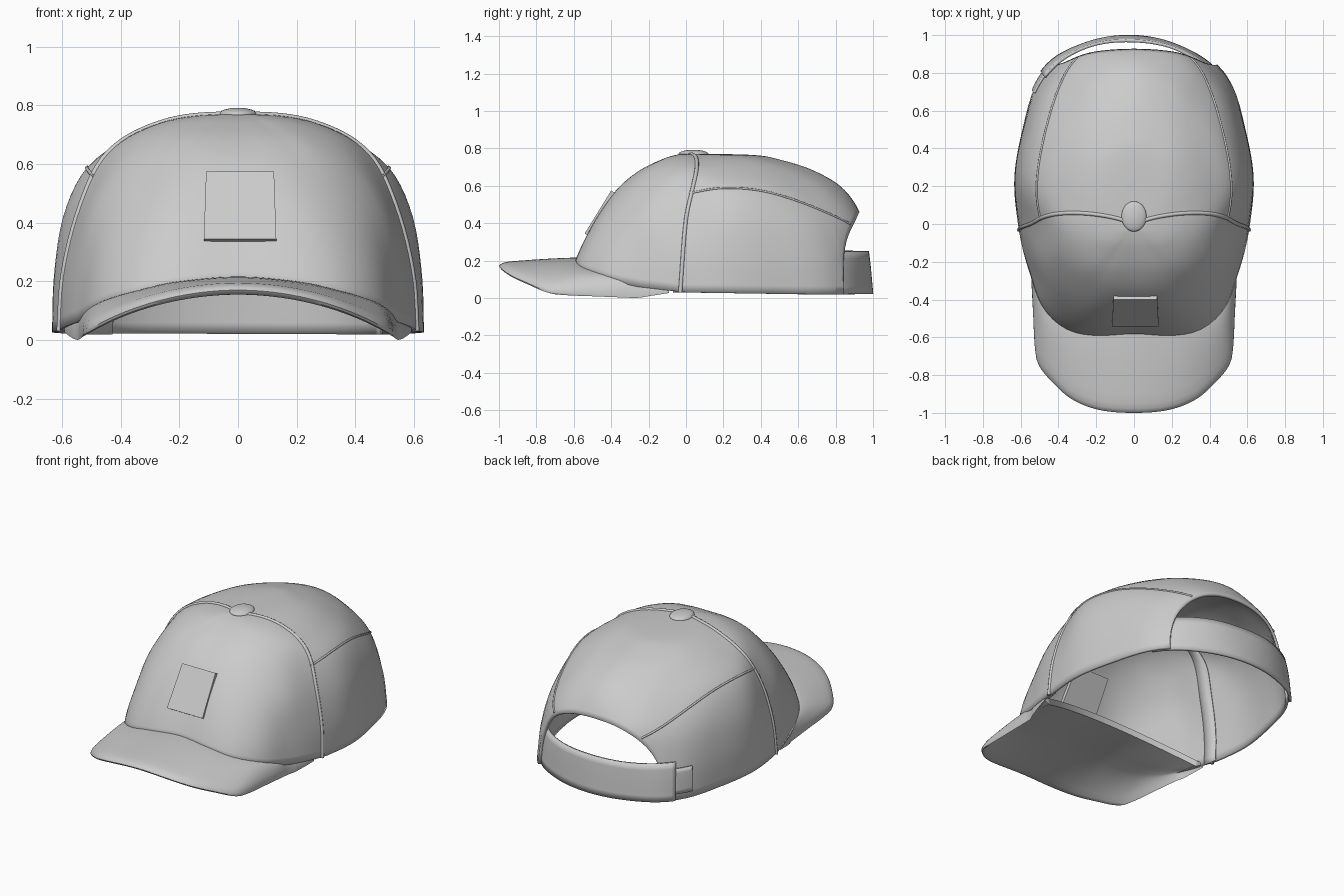
import bpy, bmesh, math
from mathutils import Vector, Matrix

if "Cube" in bpy.data.objects:
    bpy.data.objects.remove(bpy.data.objects["Cube"])

# Crown shape: radius from the button axis at fixed heights, per angle from the front
ZL = [.77, .765, .74, .68, .58, .42, .22, .02]
RAD = {0: [.05, .13, .25, .37, .48, .58, .645],
       30: [.06, .15, .28, .40, .53, .64, .70],
       45: [.075, .18, .31, .42, .54, .635, .68],
       65: [.10, .22, .34, .445, .54, .59, .615],
       90: [.13, .26, .385, .475, .55, .60, .615],
       110: [.16, .285, .42, .555, .635, .668, .675],
       130: [.21, .345, .485, .63, .72, .763, .772],
       150: [.28, .43, .57, .715, .85, .915, .94],
       165: [.32, .47, .64, .80, .935, .97, .985],
       180: [.35, .50, .685, .845, .945, .98, 1.0]}


def hermite(xs, ys, x):
    """Smooth curve through (xs, ys); ends use one-sided slopes."""
    n = len(xs)
    i = max(k for k in range(n - 1) if xs[k] <= x or k == 0)

    def slope(k):
        a, b = max(k - 1, 0), min(k + 1, n - 1)
        return (ys[b] - ys[a]) / (xs[b] - xs[a])
    h = xs[i + 1] - xs[i]
    s = (x - xs[i]) / h
    return ((2*s**3 - 3*s**2 + 1) * ys[i] + (s**3 - 2*s**2 + s) * h * slope(i)
            + (3*s**2 - 2*s**3) * ys[i+1] + (s**3 - s**2) * h * slope(i+1))


KEYS = sorted(RAD)
ANG = [-30] + KEYS + [195]
COLS = [[RAD[30][k]] + [RAD[a][k] for a in KEYS] + [RAD[165][k]] for k in range(7)]
TS = list(range(-1, 8))


def height(t):
    return hermite(TS, [ZL[1]] + ZL, t)


def level(z):
    lo, hi = 0.0, 7.0
    for _ in range(30):
        m = (lo + hi) / 2
        lo, hi = (m, hi) if height(m) > z else (lo, m)
    return lo


def surf(phi, t, off=0.0):
    """Point on the crown at angle phi (degrees) and level t, pushed out by off."""
    a = abs((phi + 180) % 360 - 180)
    rs = [hermite(ANG, c, a) for c in COLS]
    r = hermite(TS, [-rs[0], 0] + rs, t)
    p = Vector((r * math.sin(math.radians(phi)), -r * math.cos(math.radians(phi)), height(t)))
    if off:
        du = surf(phi + 1, t) - surf(phi - 1, t)
        dv = surf(phi, min(t + .05, 7)) - surf(phi, t - .05)
        p += dv.cross(du).normalized() * off
    return p


def finish(ob, angle=40):
    bpy.context.view_layer.objects.active = ob
    bpy.ops.object.select_all(action='DESELECT')
    ob.select_set(True)
    bpy.ops.object.shade_smooth_by_angle(angle=math.radians(angle))
    return ob


def grid(name, cols, loop=False, ring=False, thick=0, offset=-1):
    """Skin a list of point columns."""
    bm = bmesh.new()
    vs = [[bm.verts.new(p) for p in c] for c in cols]
    n, m = len(vs), len(vs[0])
    for i in range(n if loop else n - 1):
        for j in range(m if ring else m - 1):
            a, b = vs[i], vs[(i + 1) % n]
            bm.faces.new((a[j], a[(j+1) % m], b[(j+1) % m], b[j]))
    if ring:
        bm.faces.new(vs[0])
        bm.faces.new(vs[-1][::-1])
    bmesh.ops.remove_doubles(bm, verts=bm.verts, dist=1e-5)
    if ring:
        bmesh.ops.recalc_face_normals(bm, faces=bm.faces)
    me = bpy.data.meshes.new(name)
    bm.to_mesh(me)
    bm.free()
    ob = bpy.data.objects.new(name, me)
    bpy.context.collection.objects.link(ob)
    if thick:
        s = ob.modifiers.new("thickness", 'SOLIDIFY')
        s.thickness, s.offset = thick, offset
    return finish(ob)


def tube(name, pts, radius):
    cu = bpy.data.curves.new(name, 'CURVE')
    cu.dimensions, cu.bevel_depth, cu.bevel_resolution = '3D', radius, 2
    cu.use_fill_caps = True
    sp = cu.splines.new('POLY')
    sp.points.add(len(pts) - 1)
    for q, p in zip(sp.points, pts):
        q.co = (*p, 1)
    ob = bpy.data.objects.new(name, cu)
    bpy.context.collection.objects.link(ob)


# Crown shell: lower edge follows the brim in front and arches over the back opening
OPEN = 27.5


def brim_joint(phi):
    return hermite([-20, 0, 20, 32, 45, 55, 65], [.202, .22, .202, .172, .137, .108, .085], abs(phi))


def lower_edge(phi):
    a, d = abs(phi), 180 - abs(phi)
    if a <= 65:
        return brim_joint(a) - .025
    if a < 90:
        return .06 - .03 * (a - 65) / 25
    base = max(.02, .03 - .01 * (a - 90) / 50)
    return base + .44 * max(0, 1 - (d / OPEN) ** 2.4) ** (1 / 2.4) if d < OPEN else base


half = [65 * k / 16 for k in range(16)] + [65 + 87.5 * k / 24 for k in range(24)]
half += [180 - OPEN * math.cos(math.pi / 2 * k / 16) for k in range(17)]
angles = [-a for a in half[-2:0:-1]] + half
ROWS = 32
cols = []
for a in angles:
    tm = level(lower_edge(a))
    cols.append([surf(a, tm * j / ROWS) for j in range(ROWS + 1)])
grid("crown", cols, loop=True, thick=.016)

# Brim: rounded arched slab with tapered tails; v < 0 runs back inside the cap
prof = [(v, 0) for v in (-1, -.66, -.33, 0, .15, .3, .45, .6, .75, .88)]
prof += [(.95, -.004), (.985, -.011), (1, -.02), (.985, -.03), (.95, -.037)]
prof += [(v, -.04) for v in (.88, .75, .6, .45, .3, .15, 0, -.33, -.66, -1)]
OS = [-.18, 0, .18, .36, .53, .66, .74, .86, 1]
OX = [-.18, 0, .18, .325, .435, .508, .525, .534, .545]
OY = [-.985, -1, -.985, -.93, -.835, -.74, -.65, -.48, -.27]
cols = []
for i in range(81):
    s = -1.25 + i / 32
    m, phi = abs(s), 65 * s
    f = max(0, (m - 1) / .25)
    p = surf(phi, level(brim_joint(phi) if m <= 1 else .085 - .035 * f), -.01)
    if m <= 1:
        x, y = math.copysign(hermite(OS, OX, m), s), hermite(OS, OY, m)
        k = (x / .545) ** 2
        z = .22 - .187 * k - .03 * (1 - k) * ((y + .28) / .72) ** 2
    else:
        q = surf(phi, level(.045), -.006 * f)
        x, y, z = q.x, q.y, .033 + .008 * f
    outer = Vector((x, y, z))
    g = min(1, (p.x / .55) ** 2)
    inner = Vector((p.x, max(p.y, -.1 - .16 * (1 - g)), min(p.z, .21 - .15 * g)))
    col = []
    for v, dz in prof:
        if v >= 0:
            c = p.lerp(outer, v)
            c.z = p.z + (z - p.z) * v ** 1.5
        else:
            c = p.lerp(inner, -v)
        c.z += dz * (1 - .6 * f)
        col.append(c)
    cols.append(col)
grid("brim", cols, ring=True)

# Piping, inner tape and side seams, mirrored left and right
for sgn, side in ((1, "right"), (-1, "left")):
    path = [(hermite([0, 1, 2, 3, 4, 5, 7], [112, 106, 102, 98, 94, 90, 87], t), t)
            for t in [.15 + 6.8 * k / 40 for k in range(41)]]
    tube("piping_" + side, [surf(sgn * a, t, -.002) for a, t in path], .011)
    tape = [[surf(sgn * (a + w), t, -.019) for w in (-4, 0, 4)] for a, t in path[6:]]
    grid("inner_tape_" + side, tape, thick=.006, offset=0)
    seam = [92 + 69 * k / 40 for k in range(41)]
    tube("side_seam_" + side,
         [surf(sgn * a, level(hermite([92, 111, 130, 145, 161],
                                      [.56, .588, .572, .51, .395], a)), 0.0) for a in seam], .006)


# Back strap, tucked inside on the right and overlapping outside on the left
def band(name, a0, a1, z0, z1, o0, o1, thick):
    cols = []
    for i in range(49):
        f = i / 48
        off = o0 + (o1 - o0) * min(1, max(0, (f - .1) / .8))
        a = a0 + (a1 - a0) * f
        cols.append([surf(a, level(z1 + (z0 - z1) * j / 6), off) for j in range(7)])
    grid(name, cols, thick=thick)


band("back_strap", 146, 211, .022, .25, -.018, .018, .016)
band("strap_tab", 207, 217, .06, .21, .012, .012, .012)

# Top button
bpy.ops.mesh.primitive_uv_sphere_add(segments=32, ring_count=16, location=(0, .04, .77))
button = bpy.context.object
button.name = "top_button"
button.scale = (.066, .08, .022)
finish(button)

# Front patch: thin square plate leaning with the front panel, slightly narrower at the top
lean = math.atan2(.145, .235)
out = Vector((0, -math.cos(lean), math.sin(lean)))
bm = bmesh.new()
bmesh.ops.create_cube(bm, size=1)
for v in bm.verts:
    v.co.x *= .965 if v.co.z > 0 else 1.03
bm.transform(Matrix.Translation(Vector((.007, -.4675, .4575)) - out * .021)
             @ Matrix.Rotation(-lean, 4, 'X') @ Matrix.Diagonal((.24, .05, .27, 1)))
me = bpy.data.meshes.new("front_patch")
bm.to_mesh(me)
bm.free()
patch = bpy.data.objects.new("front_patch", me)
bpy.context.collection.objects.link(patch)
